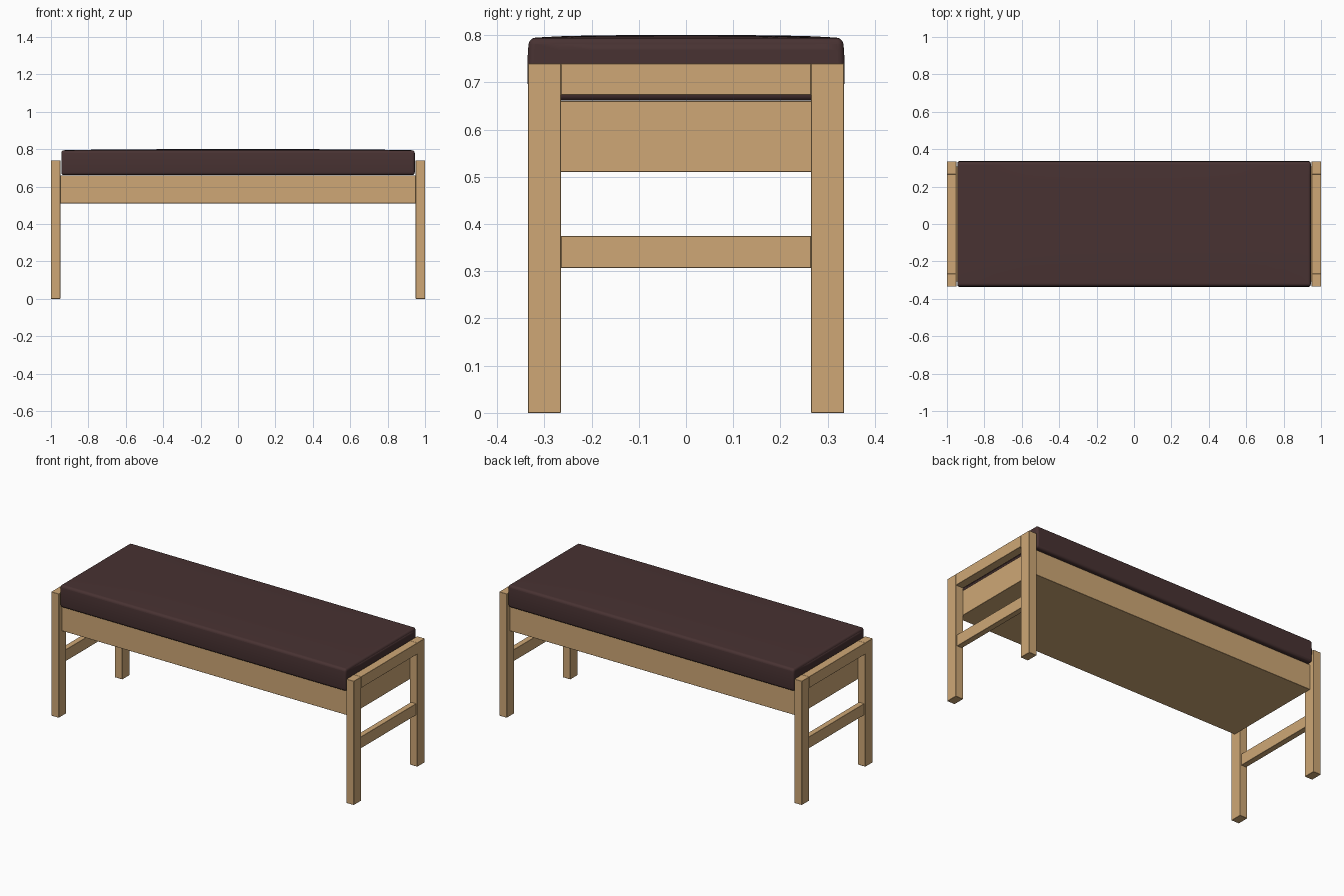
import bpy
import bmesh

old = bpy.data.objects.get("Cube")
if old:
    bpy.data.objects.remove(old)


def make_material(name, colour):
    mat = bpy.data.materials.new(name)
    mat.use_nodes = True
    mat.diffuse_color = colour
    mat.node_tree.nodes["Principled BSDF"].inputs["Base Color"].default_value = colour
    return mat


wood = make_material("light_oak", (0.62, 0.39, 0.18, 1))
leather = make_material("dark_brown_leather", (0.065, 0.032, 0.032, 1))


def box(name, low, high, mat, bevel=0.002, segments=1, cuts=0, shape=None):
    """Bevelled box between two corners, optionally subdivided and reshaped."""
    bm = bmesh.new()
    bmesh.ops.create_cube(bm, size=1)
    if cuts:
        bmesh.ops.subdivide_edges(bm, edges=bm.edges[:], cuts=cuts, use_grid_fill=True)
    for v in bm.verts:
        unit = v.co * 2
        for i in range(3):
            v.co[i] = low[i] + (v.co[i] + 0.5) * (high[i] - low[i])
        if shape:
            shape(v.co, unit)
    mesh = bpy.data.meshes.new(name)
    bm.to_mesh(mesh)
    bm.free()
    mesh.materials.append(mat)
    obj = bpy.data.objects.new(name, mesh)
    bpy.context.collection.objects.link(obj)
    mod = obj.modifiers.new("soft_edges", "BEVEL")
    mod.width = bevel
    mod.segments = segments
    mod.limit_method = "ANGLE"
    mod.angle_limit = 0.8
    return obj


# End frames: two legs, a top rail and a stretcher on each side
for side, sign in (("left", 1), ("right", -1)):
    def part(name, x0, x1, y0, y1, z0, z1):
        xs = sorted((sign * x0, sign * x1))
        box(f"{side}_{name}", (xs[0], y0, z0), (xs[1], y1, z1), wood, 0.001)

    part("front_leg", 0.95, 1, -0.335, -0.265, 0, 0.74)
    part("back_leg", 0.95, 1, 0.265, 0.335, 0, 0.74)
    part("top_rail", 0.95, 1, -0.265, 0.265, 0.673, 0.74)
    part("stretcher", 0.958, 0.992, -0.265, 0.265, 0.307, 0.375)

# Seat box between the end frames
box("seat_box", (-0.95, -0.308, 0.51), (0.95, 0.308, 0.66), wood, 0.001)


# Cushion with a gently crowned top and slightly bulging sides
def crown(co, unit):
    bulge = (1 - unit.x ** 4) * (1 - unit.y ** 4)
    if unit.z > 0.99:
        co.z += 0.006 * bulge
    co.y += 0.004 * unit.y * (1 - unit.z ** 2)


cushion = box("cushion", (-0.945, -0.332, 0.661), (0.945, 0.332, 0.794),
              leather, 0.034, 5, 9, crown)
bpy.ops.object.select_all(action="DESELECT")
cushion.select_set(True)
bpy.context.view_layer.objects.active = cushion
bpy.ops.object.shade_smooth_by_angle(angle=0.7)
